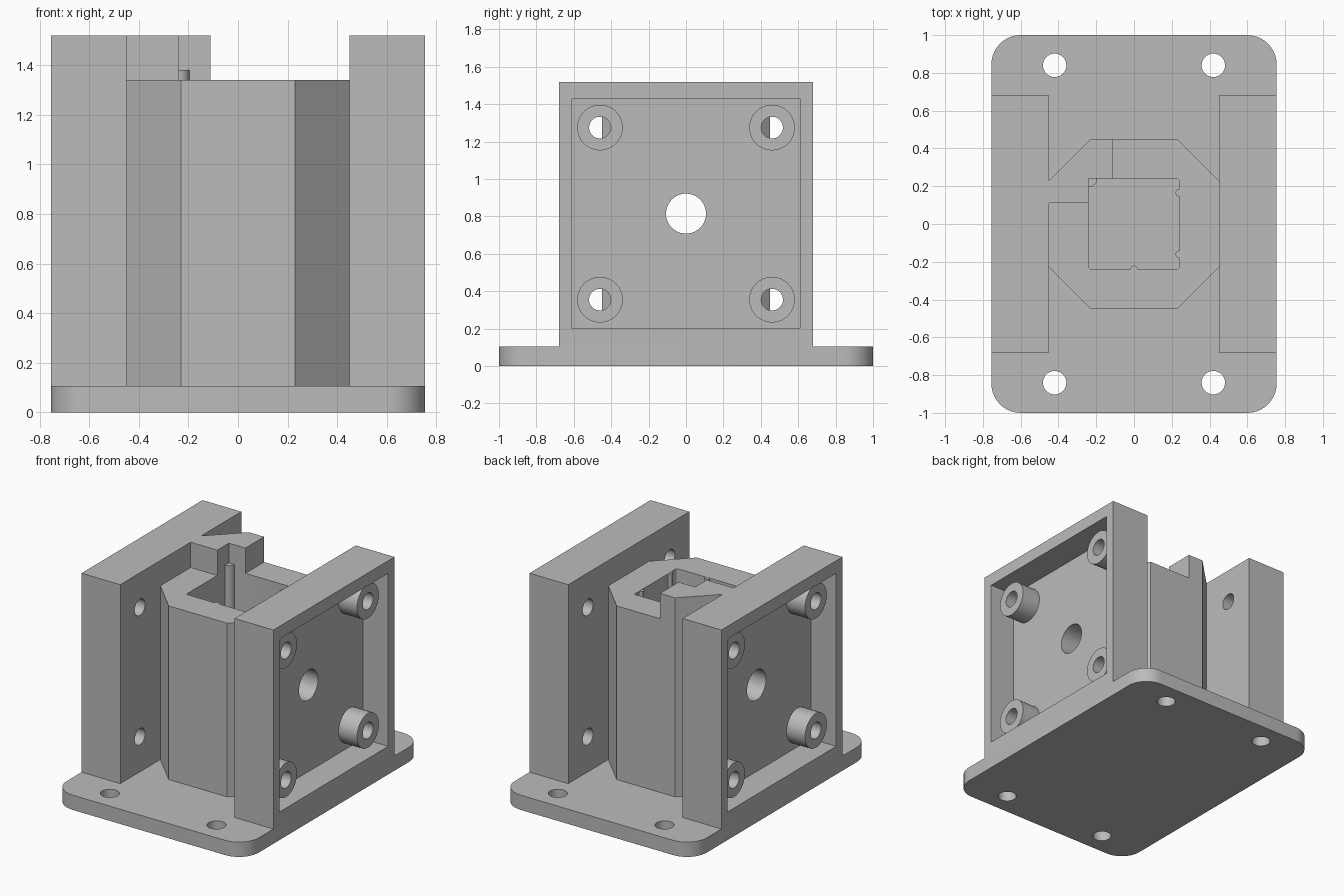
import bpy, bmesh
from math import cos, sin, pi, radians

cube = bpy.data.objects.get("Cube")
if cube:
    bpy.data.objects.remove(cube, do_unlink=True)

grey = bpy.data.materials.new("plain grey")
grey.use_nodes = True
colour = (0.5, 0.5, 0.5, 1)
grey.diffuse_color = colour
next(n for n in grey.node_tree.nodes
     if n.type == 'BSDF_PRINCIPLED').inputs["Base Color"].default_value = colour


def prism(name, points, z0, z1):
    """Extrude a flat outline from z0 up to z1."""
    bm = bmesh.new()
    face = bm.faces.new([bm.verts.new((x, y, z0)) for x, y in points])
    top = bmesh.ops.extrude_face_region(bm, geom=[face])
    for v in top["geom"]:
        if isinstance(v, bmesh.types.BMVert):
            v.co.z = z1
    bmesh.ops.recalc_face_normals(bm, faces=bm.faces)
    mesh = bpy.data.meshes.new(name)
    bm.to_mesh(mesh)
    bm.free()
    mesh.materials.append(grey)
    obj = bpy.data.objects.new(name, mesh)
    bpy.context.collection.objects.link(obj)
    return obj


def box(x, y):
    return [(x[0], y[0]), (x[1], y[0]), (x[1], y[1]), (x[0], y[1])]


def rounded(hx, hy, r, steps):
    """Outline of a centred rectangle with round corners."""
    pts = []
    for k, (sx, sy) in enumerate([(1, 1), (-1, 1), (-1, -1), (1, -1)]):
        for i in range(steps + 1):
            a = (k + i / steps) * pi / 2
            pts.append((sx * (hx - r) + r * cos(a), sy * (hy - r) + r * sin(a)))
    return pts


def circle(cx, cy, r, n=40):
    return [(cx + r * cos(2 * pi * i / n), cy + r * sin(2 * pi * i / n)) for i in range(n)]


def rod_x(name, y, z, r, x0, x1):
    """Round rod lying along x."""
    obj = prism(name, circle(0, 0, r), x0, x1)
    for v in obj.data.vertices:
        a, b, c = v.co
        v.co = (c, y + a, z + b)
    return obj


def activate(obj):
    bpy.ops.object.select_all(action='DESELECT')
    obj.select_set(True)
    bpy.context.view_layer.objects.active = obj


def combine(obj, tool, operation='DIFFERENCE'):
    activate(obj)
    mod = obj.modifiers.new("combine", 'BOOLEAN')
    mod.operation = operation
    mod.solver = 'EXACT'
    mod.object = tool
    bpy.ops.object.modifier_apply(modifier=mod.name)
    bpy.data.objects.remove(tool, do_unlink=True)


def smooth(obj):
    activate(obj)
    bpy.ops.object.shade_smooth_by_angle(angle=radians(30))


BASE, DECK, TOP = 0.105, 1.34, 1.52
INNER, OUTER, HALF = 0.45, 0.755, 0.68
BORE_Z = 0.815

# Base plate with four mounting holes
base = prism("base_plate", rounded(OUTER, 1, 0.155, 10), 0, BASE)
for x in (-0.42, 0.42):
    for y in (-0.84, 0.84):
        combine(base, prism("hole_cutter", circle(x, y, 0.062), -0.1, 0.3))
smooth(base)

# Side walls: outer pocket, recessed bosses, screw holes and bore
wall = prism("side_walls", box((INNER, OUTER), (-HALF, HALF)), BASE, TOP)
combine(wall, prism("pocket_cutter", box((0.555, 0.9), (-0.61, 0.61)), 0.2, 1.43))
places = [(y, z) for y in (-0.46, 0.46) for z in (0.355, 1.275)]
for y, z in places:
    combine(wall, rod_x("boss", y, z, 0.122, 0.5, 0.7), 'UNION')
for y, z in places:
    combine(wall, rod_x("screw_cutter", y, z, 0.058, 0.3, 0.9))
combine(wall, rod_x("bore_cutter", 0, BORE_Z, 0.107, 0.3, 0.9))
activate(wall)
mirror = wall.modifiers.new("mirror", 'MIRROR')
bpy.ops.object.modifier_apply(modifier=mirror.name)
smooth(wall)

# Eight-sided central tower with square well and cross bore
c = 0.23
tower = prism("central_tower", [
    (-c, -INNER), (c, -INNER), (INNER, -c), (INNER, c),
    (c, INNER), (-c, INNER), (-INNER, c), (-INNER, -c)], BASE, DECK)
combine(tower, prism("well_cutter", rounded(0.24, 0.24, 0.015, 4), BASE + 0.002, TOP))
combine(tower, rod_x("bore_cutter", 0, BORE_Z, 0.107, -0.7, 0.7))
smooth(tower)

# Raised corner block, level with the wall tops
prism("corner_block", [
    (-INNER, 0.11), (-0.24, 0.11), (-0.24, 0.24), (-0.11, 0.24),
    (-0.11, INNER), (-c, INNER), (-INNER, c)], DECK, TOP)

# Locating ribs inside the well
for i, (x, y) in enumerate([(0.24, 0.165), (0.24, -0.16), (0, -0.24)]):
    smooth(prism(f"well_rib_{i + 1}", circle(x, y, 0.02, 20), BASE, DECK - 0.001))

# Quarter-round post in the well corner
arc = [(-0.24 + 0.045 * cos(a), 0.24 - 0.045 * sin(a))
       for a in (i * pi / 16 for i in range(9))]
smooth(prism("corner_post", [(-0.24, 0.24)] + arc, BASE, 1.38))
